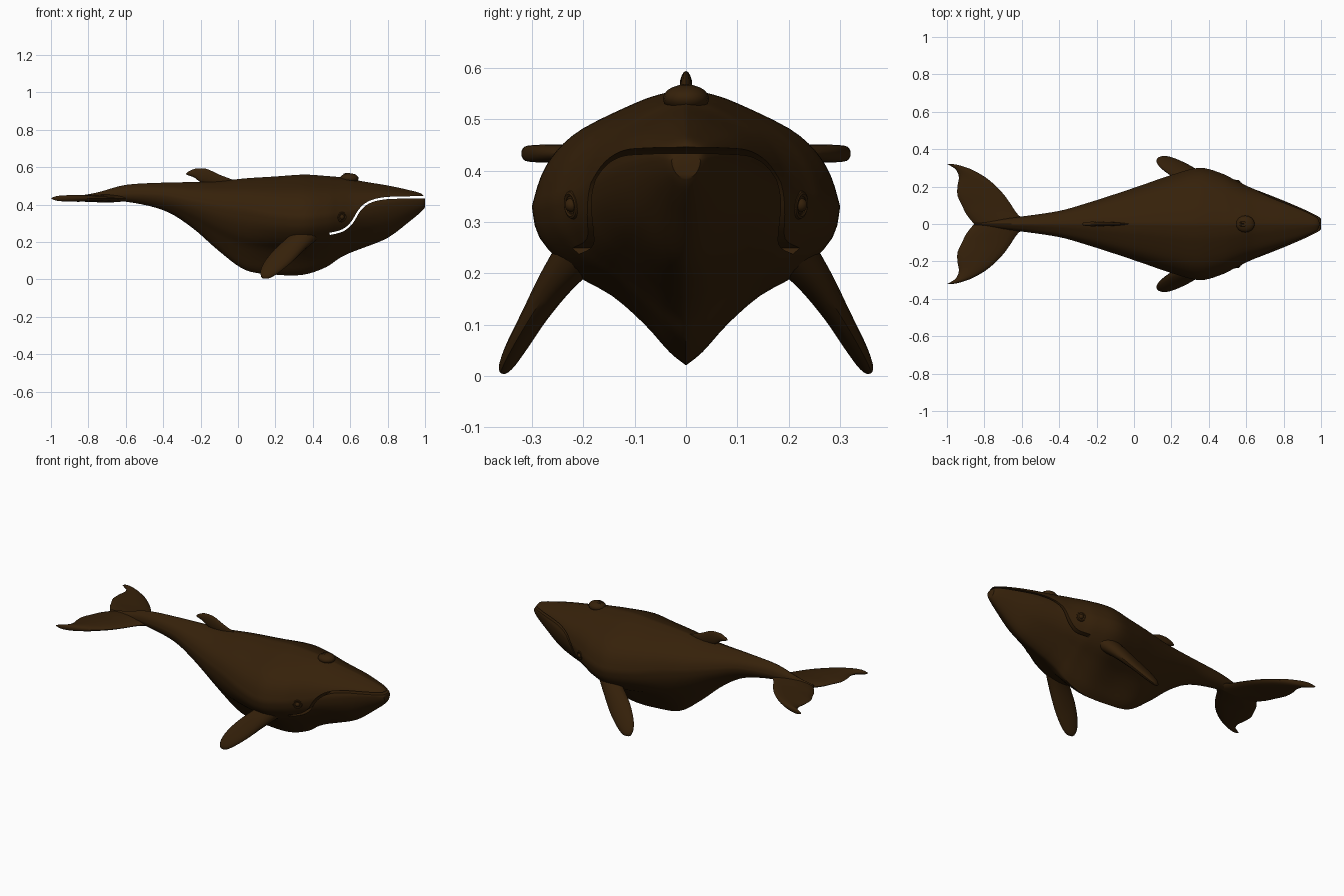
import bpy
import bmesh
import math
from mathutils import Vector

default_cube = bpy.data.objects.get("Cube")
if default_cube:
    bpy.data.objects.remove(default_cube, do_unlink=True)

# One skin colour for the whole animal
skin = bpy.data.materials.new("dark brown skin")
skin.use_nodes = True
SKIN_COLOUR = (0.036, 0.015, 0.003, 1)
skin.diffuse_color = SKIN_COLOUR
skin.node_tree.nodes["Principled BSDF"].inputs["Base Color"].default_value = SKIN_COLOUR


def smooth_path(points, steps):
    """Resample points of any dimension along a Catmull-Rom curve."""
    points = [Vector(p) for p in points]
    padded = [points[0]] + points + [points[-1]]
    result = []
    for a, b, c, d in zip(padded, padded[1:], padded[2:], padded[3:]):
        for step in range(steps):
            t = step / steps
            result.append((b * 2 + (c - a) * t + (a * 2 - b * 5 + c * 4 - d) * t**2
                           + (b * 3 - a - c * 3 + d) * t**3) / 2)
    return result + [points[-1]]


def finish(obj, angle=40):
    bpy.ops.object.select_all(action="DESELECT")
    obj.select_set(True)
    bpy.context.view_layer.objects.active = obj
    bpy.ops.object.shade_smooth_by_angle(angle=math.radians(angle))


def loft(name, rings):
    """Skin equal-length rings of points and cap both ends."""
    bm = bmesh.new()
    loops = [[bm.verts.new(p) for p in ring] for ring in rings]
    for first, second in zip(loops, loops[1:]):
        for i in range(len(first)):
            j = (i + 1) % len(first)
            bm.faces.new((first[i], first[j], second[j], second[i]))
    bm.faces.new(loops[0])
    bm.faces.new(loops[-1])
    bmesh.ops.recalc_face_normals(bm, faces=bm.faces)
    mesh = bpy.data.meshes.new(name)
    bm.to_mesh(mesh)
    bm.free()
    mesh.materials.append(skin)
    obj = bpy.data.objects.new(name, mesh)
    bpy.context.collection.objects.link(obj)
    finish(obj)
    return obj


def ellipse(centre, across, through, sides=16):
    turns = [2 * math.pi * i / sides for i in range(sides)]
    return [centre + across * math.cos(t) + through * math.sin(t) for t in turns]


def ball(name, radius, location, scale=(1, 1, 1), rotation=(0, 0, 0)):
    bpy.ops.mesh.primitive_uv_sphere_add(segments=16, ring_count=10, radius=radius,
                                         location=location, rotation=rotation)
    obj = bpy.context.object
    obj.name = name
    obj.scale = scale
    obj.data.materials.append(skin)
    finish(obj)


# Body: x, top, bottom, half width, height of widest point, keel sharpness
STATIONS = [
    (-.855, .447, .427, .005, .437, 0), (-.75, .465, .412, .02, .44, 0),
    (-.6, .505, .415, .04, .455, 0), (-.4, .517, .37, .07, .45, .2),
    (-.25, .52, .28, .112, .42, .4), (-.1, .525, .15, .16, .39, .6),
    (.04, .54, .05, .207, .37, .8), (.2, .55, .025, .262, .34, 1),
    (.35, .56, .025, .3, .33, 1), (.47, .553, .065, .27, .34, .9),
    (.54, .547, .112, .235, .35, .7), (.6, .54, .142, .205, .36, .6),
    (.66, .525, .165, .18, .38, .5), (.8, .502, .222, .125, .41, .3),
    (.92, .476, .312, .073, .425, .2), (.98, .458, .362, .043, .425, .1),
    (1, .43, .385, .028, .42, 0)]
# Cross-section fractions: outwards, then up or down from the widest point
BACK = smooth_path([(0, 1), (.17, .95), (.34, .87), (.67, .66), (.84, .47), (.94, .26), (1, 0)], 3)
KEEL = smooth_path([(1, 0), (.95, .2), (.74, .42), (.48, .57), (.27, .75), (.11, .92), (0, 1)], 3)


def body_ring(station):
    x, top, bottom, width, middle, keel = station
    half = [(p.x * width, middle + p.y * (top - middle)) for p in BACK]
    for i, p in enumerate(KEEL[1:], 1):
        turn = math.pi / 2 * i / (len(KEEL) - 1)
        out = p.x * keel + math.cos(turn) * (1 - keel)
        down = p.y * keel + math.sin(turn) * (1 - keel)
        half.append((out * width, middle - down * (middle - bottom)))
    return [(x, y, z) for y, z in half] + [(x, -y, z) for y, z in half[-2:0:-1]]


body = loft("body", [body_ring(s) for s in smooth_path(STATIONS, 5)])

# Mouth: an open slit through the head, splitting the jaws
MOUTH = smooth_path([(1.05, .44), (.9, .438), (.78, .433), (.7, .412), (.65, .37),
                     (.61, .305), (.56, .262), (.49, .243)], 4)
slit_rings = []
for i, p in enumerate(MOUTH):
    along = (MOUTH[min(i + 1, len(MOUTH) - 1)] - MOUTH[max(i - 1, 0)]).normalized()
    gap = Vector((-along.y, along.x)) * .006
    low, high = p - gap, p + gap
    slit_rings.append([(low.x, -.5, low.y), (low.x, .5, low.y),
                       (high.x, .5, high.y), (high.x, -.5, high.y)])
slit = loft("mouth_cutter", slit_rings)
slit.hide_render = True
cut = body.modifiers.new("mouth", "BOOLEAN")
cut.operation = "DIFFERENCE"
cut.solver = "EXACT"
cut.object = slit
finish(body)
bpy.ops.object.modifier_apply(modifier=cut.name)
bpy.data.objects.remove(slit, do_unlink=True)
finish(body)

# Dorsal fin: x, z of the upper edge and the lower edge, thickness
dorsal_rows = smooth_path([
    (-.02, .53, .5, .002), (-.1, .56, .5, .009), (-.16, .588, .51, .012), (-.2, .594, .52, .012),
    (-.235, .59, .545, .012), (-.265, .576, .556, .009), (-.278, .566, .562, .003)], 4)
loft("dorsal_fin", [ellipse(Vector((x, 0, (top + low) / 2)), Vector((0, 0, (top - low) / 2)),
                            Vector((0, thick, 0))) for x, top, low, thick in dorsal_rows])

# Crown hump in front of the back
ball("blowhole_hump", .05, (.595, 0, .54), (1, .9, .55))

# Tail flukes: distance out, leading edge, trailing edge, half thickness
FLUKE = smooth_path([
    (0, -.56, -.855, .022), (.05, -.62, -.895, .02), (.1, -.655, -.92, .018),
    (.15, -.69, -.943, .018), (.2, -.735, -.944, .018), (.25, -.795, -.936, .018),
    (.29, -.865, -.952, .017), (.313, -.93, -.985, .014), (.32, -.965, -.998, .005)], 3)
# Flippers: centre, half chord, half thickness
FLIPPER = smooth_path([
    (.38, .19, .26, .065, .05), (.315, .245, .195, .06, .036), (.24, .29, .125, .063, .025),
    (.18, .325, .065, .053, .02), (.145, .346, .026, .034, .014), (.13, .352, .01, .008, .005)], 4)
CHORD = Vector((.7, .4, -.5)).normalized()
FACING = CHORD.cross(Vector((-.22, .14, -.23))).normalized()

for place, side in (("back", 1), ("front", -1)):
    def mirror(point):
        return Vector((point[0], point[1] * side, point[2]))

    loft(place + "_fluke", [
        ellipse(Vector(((lead + trail) / 2, out * side, .433)),
                Vector(((lead - trail) / 2, 0, 0)), Vector((0, 0, thick)))
        for out, lead, trail, thick in FLUKE])
    loft(place + "_flipper", [
        [mirror(p) for p in ellipse(Vector((x, y, z)), CHORD * chord, FACING * thick)]
        for x, y, z, chord, thick in FLIPPER])

    # Eye with a raised lid
    spot = mirror((.555, .222, .333))
    turn = mirror((.45, .88, -.1)).to_track_quat("Z", "Y").to_euler()
    ball(place + "_eye", .014, spot, rotation=turn)
    bpy.ops.mesh.primitive_torus_add(major_segments=24, minor_segments=8, major_radius=.022,
                                     minor_radius=.006, location=spot, rotation=turn)
    lid = bpy.context.object
    lid.name = place + "_eyelid"
    lid.data.materials.append(skin)
    finish(lid)

    # Raised rim beside the blowhole
    ball(place + "_blowhole_rim", .01, mirror((.585, .008, .562)), (2.2, .6, .7))
